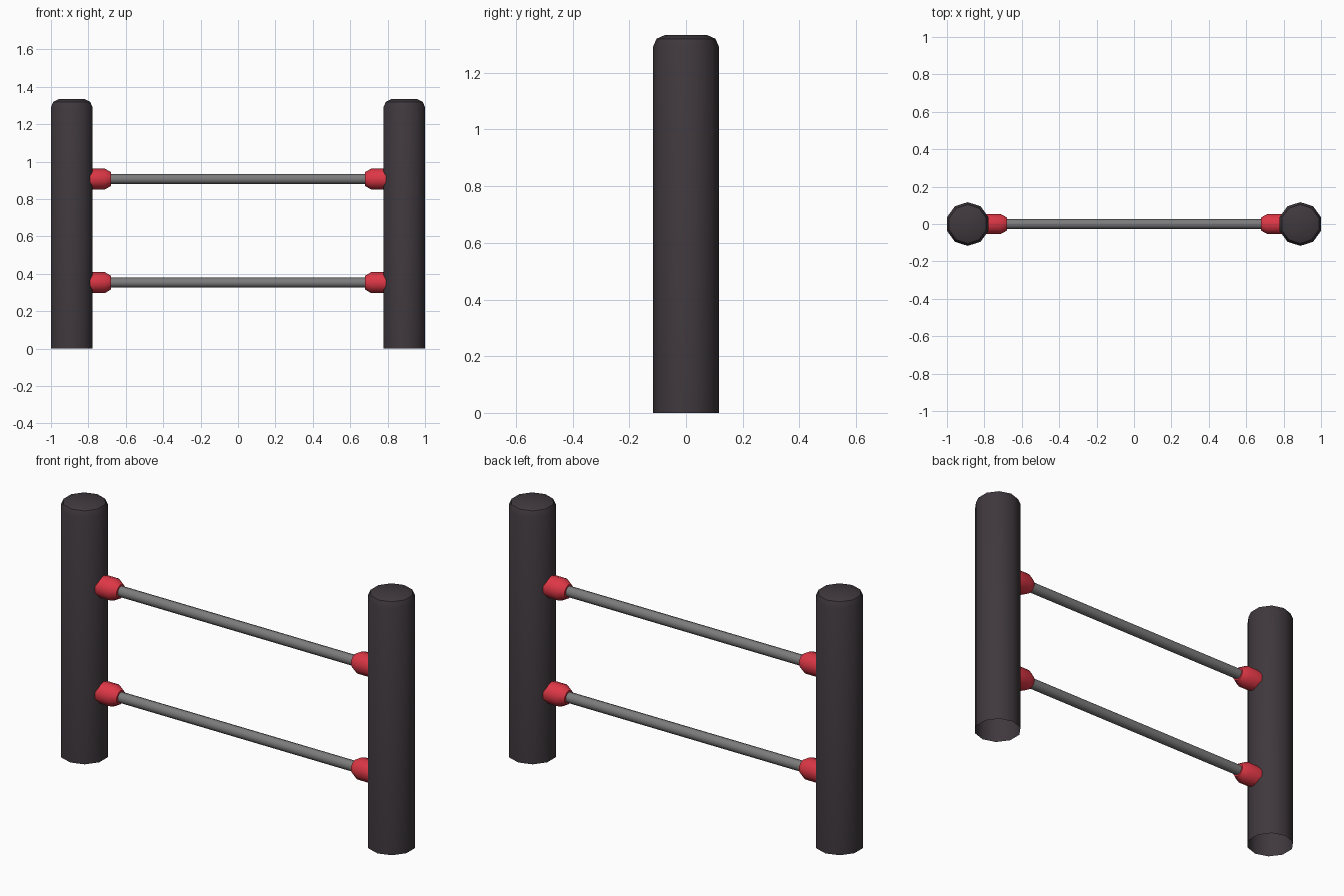
import bpy, bmesh, math
from mathutils import Matrix

if "Cube" in bpy.data.objects:
    bpy.data.objects.remove(bpy.data.objects["Cube"])


def material(name, rgb):
    m = bpy.data.materials.new(name)
    m.diffuse_color = (*rgb, 1)
    m.use_nodes = True
    m.node_tree.nodes["Principled BSDF"].inputs["Base Color"].default_value = m.diffuse_color
    return m


DARK = material("dark post", (0.050, 0.040, 0.047))
RED = material("red clamp", (0.72, 0.038, 0.060))
GREY = material("grey metal", (0.20, 0.20, 0.20))


def lathe(name, profile, sides, phase, matrix, mat, cap_start=False, cap_end=False):
    """Revolve (radius, height) pairs about local z, then place with matrix."""
    bm = bmesh.new()
    rings = []
    for r, h in profile:
        angles = [phase + math.tau * i / sides for i in range(sides)]
        rings.append([bm.verts.new((r * math.cos(a), r * math.sin(a), h)) for a in angles])
    for a, b in zip(rings, rings[1:]):
        for i in range(sides):
            j = (i + 1) % sides
            bm.faces.new((a[i], a[j], b[j], b[i]))
    if cap_start:
        bm.faces.new(rings[0][::-1])
    if cap_end:
        bm.faces.new(rings[-1])
    bm.transform(matrix)
    me = bpy.data.meshes.new(name)
    bm.to_mesh(me)
    bm.free()
    me.materials.append(mat)
    ob = bpy.data.objects.new(name, me)
    bpy.context.collection.objects.link(ob)
    bpy.ops.object.select_all(action='DESELECT')
    ob.select_set(True)
    bpy.context.view_layer.objects.active = ob
    bpy.ops.object.shade_smooth_by_angle(angle=math.radians(40))
    return ob


POST_X = 0.889
BAR_HEIGHTS = {"lower": 0.353, "upper": 0.907}
SIDES = {"left": -1, "right": 1}

# Posts: ten-sided, rounded top, open foot
post_profile = [(0.117, 0), (0.117, 1.29), (0.104, 1.32), (0.073, 1.334)]
for side, s in SIDES.items():
    lathe(f"{side}_post", post_profile, 10, math.pi / 2,
          Matrix.Translation((s * POST_X, 0, 0)), DARK, cap_end=True)

for level, z in BAR_HEIGHTS.items():
    # Horizontal bar
    along_x = Matrix.Translation((0, 0, z)) @ Matrix.Rotation(math.pi / 2, 4, 'Y')
    lathe(f"{level}_bar", [(0.027, -0.70), (0.027, 0.70)], 10, 0, along_x, GREY)
    # Tapered clamps where the bar meets each post
    for side, s in SIDES.items():
        inward = (Matrix.Translation((s * 0.80, 0, z))
                  @ Matrix.Rotation(-s * math.pi / 2, 4, 'Y'))
        lathe(f"{level}_{side}_clamp", [(0.056, 0), (0.056, 0.088), (0.036, 0.122)],
              10, 0, inward, RED, cap_end=True)
